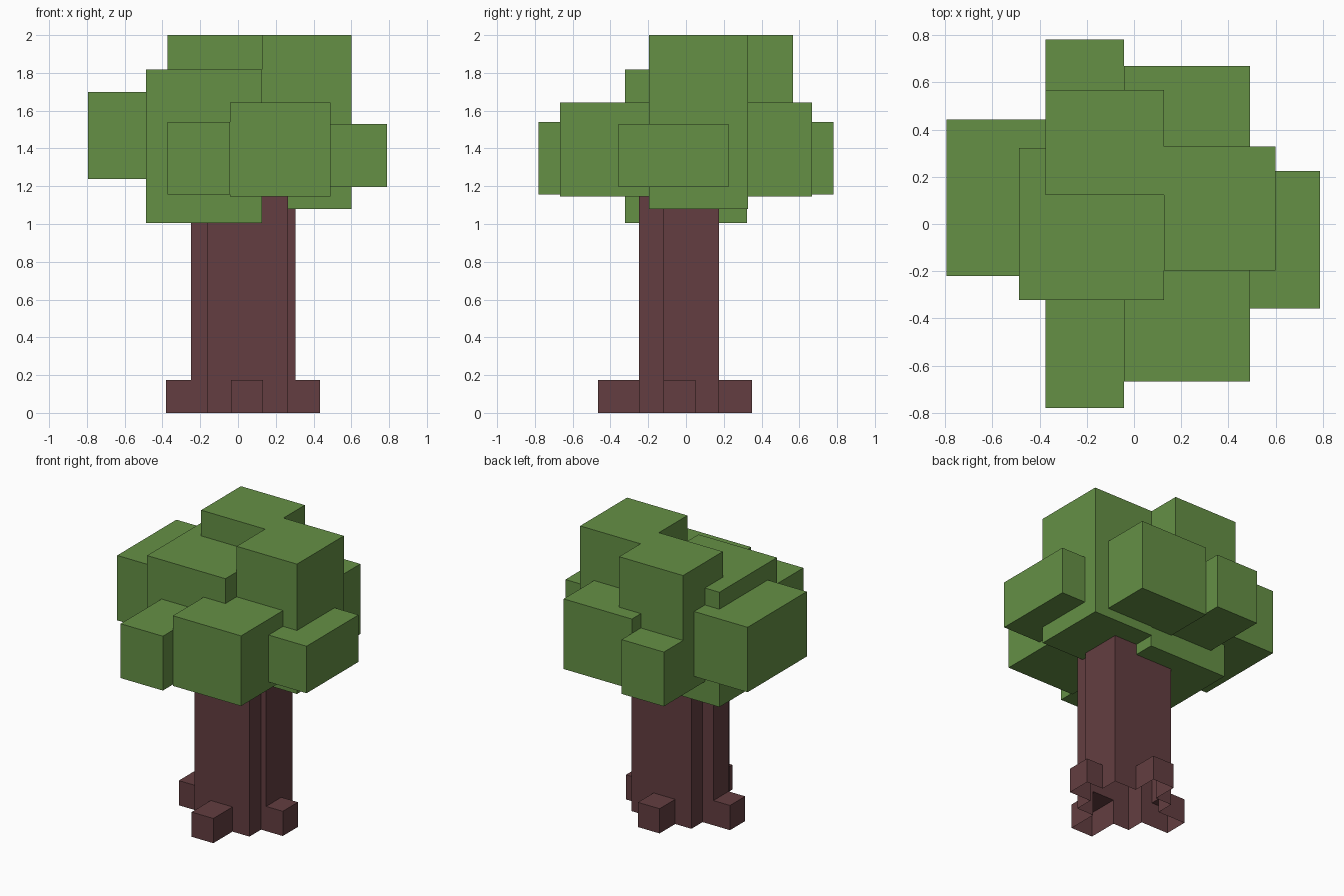
import bpy, bmesh

if "Cube" in bpy.data.objects:
    bpy.data.objects.remove(bpy.data.objects["Cube"])


def material(name, color):
    m = bpy.data.materials.new(name)
    m.diffuse_color = (*color, 1)
    m.use_nodes = True
    m.node_tree.nodes["Principled BSDF"].inputs["Base Color"].default_value = m.diffuse_color
    return m


def add_object(name, bm, mat):
    mesh = bpy.data.meshes.new(name)
    bm.to_mesh(mesh)
    bm.free()
    ob = bpy.data.objects.new(name, mesh)
    mesh.materials.append(mat)
    bpy.context.collection.objects.link(ob)
    return ob


def block(name, x, y, z, mat):
    bm = bmesh.new()
    bmesh.ops.create_cube(bm, size=1)
    for v in bm.verts:
        v.co = [r[0] if c < 0 else r[1] for c, r in zip(v.co, (x, y, z))]
    return add_object(name, bm, mat)


def merged_blocks(name, boxes, mat):
    """One clean outer skin around several boxes, left open at the ground."""
    cuts = [sorted({v for b in boxes for v in b[a]}) for a in range(3)]
    n = [len(c) - 1 for c in cuts]

    def full(cell):
        if any(not 0 <= cell[a] < n[a] for a in range(3)):
            return False
        mid = [(cuts[a][cell[a]] + cuts[a][cell[a] + 1]) / 2 for a in range(3)]
        return any(all(b[a][0] < mid[a] < b[a][1] for a in range(3)) for b in boxes)

    bm = bmesh.new()
    cells = [(i, j, k) for i in range(n[0]) for j in range(n[1]) for k in range(n[2])]
    for cell in filter(full, cells):
        for a in range(3):
            for side in (0, 1):
                other = list(cell)
                other[a] += 2 * side - 1
                if full(other) or (a == 2 and other[2] < 0):
                    continue
                quad = []
                for du, dv in ((0, 0), (1, 0), (1, 1), (0, 1)):
                    p = list(cell)
                    p[a] += side
                    p[(a + 1) % 3] += du
                    p[(a + 2) % 3] += dv
                    quad.append(bm.verts.new([cuts[c][p[c]] for c in range(3)]))
                bm.faces.new(quad if side else quad[::-1])
    bmesh.ops.remove_doubles(bm, verts=bm.verts, dist=0.0005)
    bmesh.ops.dissolve_limit(bm, angle_limit=0.01, verts=bm.verts, edges=bm.edges)
    return add_object(name, bm, mat)


leaf = material("leaf_green", (0.13, 0.28, 0.06))
bark = material("bark_brown", (0.125, 0.048, 0.052))

# Trunk with stepped corners and a cross of four roots
merged_blocks("trunk_and_roots", [
    ((-0.165, 0.265), (-0.25, 0.05), (0, 1.2)),
    ((-0.165, 0.305), (-0.12, 0.175), (0, 1.2)),
    ((-0.25, 0.13), (-0.12, 0.05), (0, 1.2)),
    ((-0.38, 0.435), (-0.12, 0.05), (0, 0.175)),
    ((-0.038, 0.132), (-0.465, 0.35), (0, 0.175)),
], bark)

# Foliage blocks
block("foliage_core", (-0.487, 0.127), (-0.322, 0.322), (1.005, 1.818), leaf)
block("foliage_top_right", (0.127, 0.6), (-0.197, 0.328), (1.08, 2.0), leaf)
block("foliage_top_back", (-0.374, 0.127), (0.122, 0.567), (1.24, 2.0), leaf)
block("foliage_wide_bar", (-0.043, 0.491), (-0.667, 0.668), (1.145, 1.642), leaf)
block("foliage_long_bar", (-0.374, -0.043), (-0.78, 0.782), (1.155, 1.54), leaf)
block("foliage_left", (-0.793, -0.1), (-0.22, 0.443), (1.238, 1.698), leaf)
block("foliage_right", (0.2, 0.788), (-0.358, 0.224), (1.197, 1.53), leaf)
